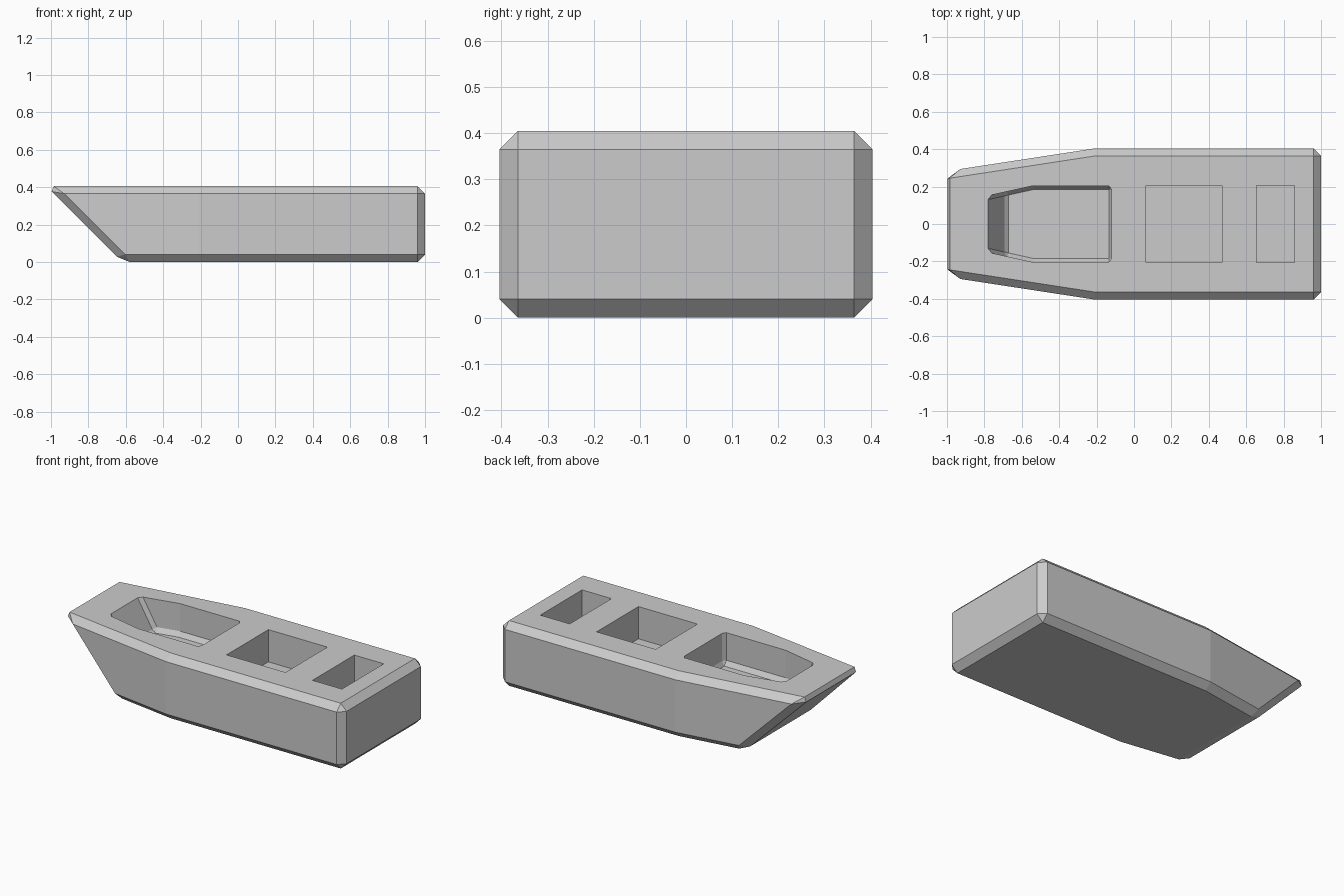
import bpy, bmesh

if "Cube" in bpy.data.objects:
    bpy.data.objects.remove(bpy.data.objects["Cube"])

HEIGHT, HALF_W = 0.405, 0.404
KNEE = -0.21                      # where the sides start tapering to the bow


def taper_y(x):
    return HALF_W - (KNEE - x) * 0.153


def add_hull(name):
    """Tapered, raked hull solid with chamfered edges."""
    bm = bmesh.new()
    rings = []
    for bow_x, z in ((-0.62, 0.0), (-1.025, HEIGHT)):
        half = [(bow_x, taper_y(bow_x)), (KNEE, HALF_W), (1.0, HALF_W)]
        outline = [(x, -y) for x, y in half] + half[::-1]
        rings.append([bm.verts.new((x, y, z)) for x, y in outline])
    low, high = rings
    bm.faces.new(low[::-1])
    bm.faces.new(high)
    for i in range(6):
        j = (i + 1) % 6
        bm.faces.new((low[i], low[j], high[j], high[i]))
    bmesh.ops.recalc_face_normals(bm, faces=bm.faces)
    # chamfer everything except the gentle side knees
    edges = [e for e in bm.edges if e.calc_face_angle() > 0.5]
    bmesh.ops.bevel(bm, geom=edges, offset=0.04, offset_type='OFFSET',
                    segments=1, profile=0.5, affect='EDGES')
    mesh = bpy.data.meshes.new(name)
    bm.to_mesh(mesh)
    bm.free()
    obj = bpy.data.objects.new(name, mesh)
    bpy.context.collection.objects.link(obj)
    return obj


def add_box(name, x0, x1, y, z0, z1):
    bpy.ops.mesh.primitive_cube_add(size=1, location=((x0 + x1) / 2, 0, (z0 + z1) / 2))
    obj = bpy.context.object
    obj.name = name
    obj.scale = (x1 - x0, 2 * y, z1 - z0)
    return obj


hull = add_hull("boat_hull")

# front well: a smaller hull shape sunk into the deck
front_well = add_hull("front_well_cutter")
front_well.scale = (0.348, 0.505, 0.72)
front_well.location = (-0.468, 0, 0.205)

# two square wells behind it
middle_well = add_box("middle_well_cutter", 0.065, 0.47, 0.205, 0.205, 0.6)
rear_well = add_box("rear_well_cutter", 0.655, 0.857, 0.205, 0.205, 0.6)

for cutter in (front_well, middle_well, rear_well):
    mod = hull.modifiers.new(cutter.name, 'BOOLEAN')
    mod.operation = 'DIFFERENCE'
    mod.solver = 'EXACT'
    mod.object = cutter
    cutter.hide_render = True
    cutter.display_type = 'WIRE'
